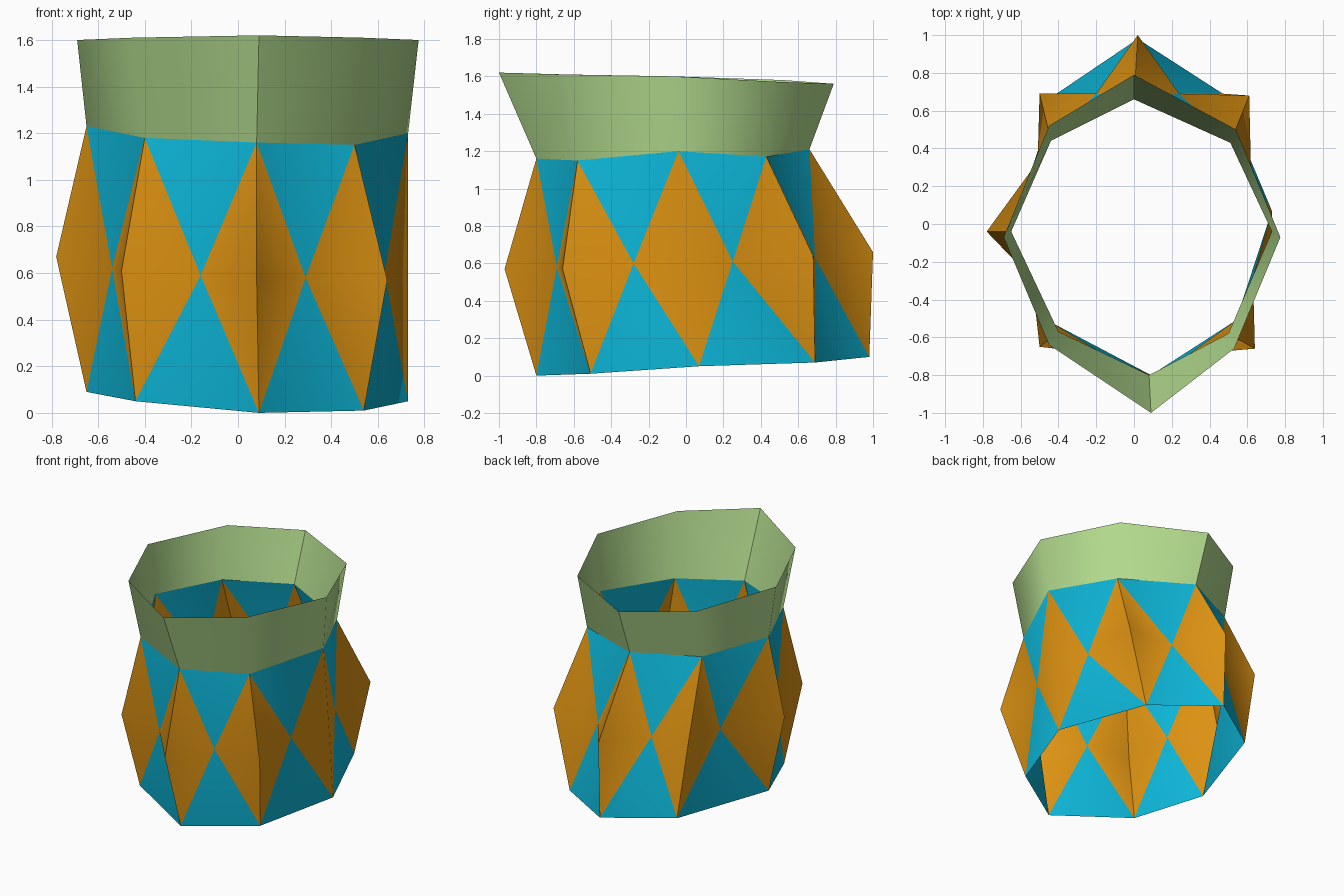
import bpy, bmesh, math

if "Cube" in bpy.data.objects:
    bpy.data.objects.remove(bpy.data.objects["Cube"])


def material(name, color):
    m = bpy.data.materials.new(name)
    m.diffuse_color = (*color, 1)
    m.use_nodes = True
    m.node_tree.nodes["Principled BSDF"].inputs["Base Color"].default_value = m.diffuse_color
    return m


ORANGE = material("orange", (0.72, 0.287, 0.006))
BLUE = material("blue", (0.004, 0.474, 0.694))
GREEN = material("pale_green", (0.45, 0.71, 0.27))

# Eight-point rings, counter-clockwise from the front corner
foot = [(.09, -.80, 0), (.54, -.51, .01), (.73, .07, .05), (.47, .69, .07),
        (.02, .98, .10), (-.41, .69, .10), (-.65, -.04, .09), (-.44, -.52, .05)]
belly = [(.08, -.97, .57), (.64, -.66, .57), (.73, .02, .61), (.61, .68, .64),
         (.02, 1.0, .66), (-.50, .69, .67), (-.78, -.04, .67), (-.50, -.65, .61)]
# Pinch points lying between neighbouring belly corners
pinch = [(.29, -.69, .58), (.63, -.28, .60), (.62, .25, .61), (.24, .69, .63),
         (-.20, .69, .65), (-.51, .33, .65), (-.54, -.29, .62), (-.16, -.69, .59)]
neck = [(.08, -.80, 1.16), (.50, -.58, 1.15), (.73, -.04, 1.20), (.51, .43, 1.17),
        (0, .66, 1.21), (-.44, .44, 1.21), (-.65, -.04, 1.23), (-.40, -.57, 1.18)]
rim = [(.09, -1.0, 1.62), (.53, -.66, 1.61), (.775, -.07, 1.60), (.54, .50, 1.57),
       (0, .79, 1.56), (-.45, .52, 1.58), (-.69, -.07, 1.60), (-.45, -.64, 1.61)]


def build(name, rings, mats, face_rule):
    """Make an open shell; face_rule yields ((ring, index), ...) corners and a material slot."""
    bm = bmesh.new()
    verts = [[bm.verts.new(p) for p in ring] for ring in rings]
    for i in range(8):
        for corners, slot in face_rule(i, (i + 1) % 8):
            f = bm.faces.new([verts[r][k] for r, k in corners])
            f.material_index = slot
    mesh = bpy.data.meshes.new(name)
    bm.to_mesh(mesh)
    bm.free()
    ob = bpy.data.objects.new(name, mesh)
    bpy.context.collection.objects.link(ob)
    for m in mats:
        mesh.materials.append(m)
    bpy.ops.object.select_all(action='DESELECT')
    ob.select_set(True)
    bpy.context.view_layer.objects.active = ob
    bpy.ops.object.shade_smooth_by_angle(angle=math.radians(50))
    return ob


# Body: orange diamonds around the corners, blue triangles between them
def diamond_faces(i, j):
    F, B, P, N = range(4)
    yield ((F, i), (P, i), (B, i)), 0
    yield ((B, i), (P, i), (N, i)), 0
    yield ((F, j), (B, j), (P, i)), 0
    yield ((B, j), (N, j), (P, i)), 0
    yield ((F, i), (F, j), (P, i)), 1
    yield ((P, i), (N, j), (N, i)), 1


# Collar: one flared band
def band_faces(i, j):
    yield ((0, i), (0, j), (1, j), (1, i)), 0


build("diamond_body", [foot, belly, pinch, neck], [ORANGE, BLUE], diamond_faces)
build("flared_collar", [neck, rim], [GREEN], band_faces)
